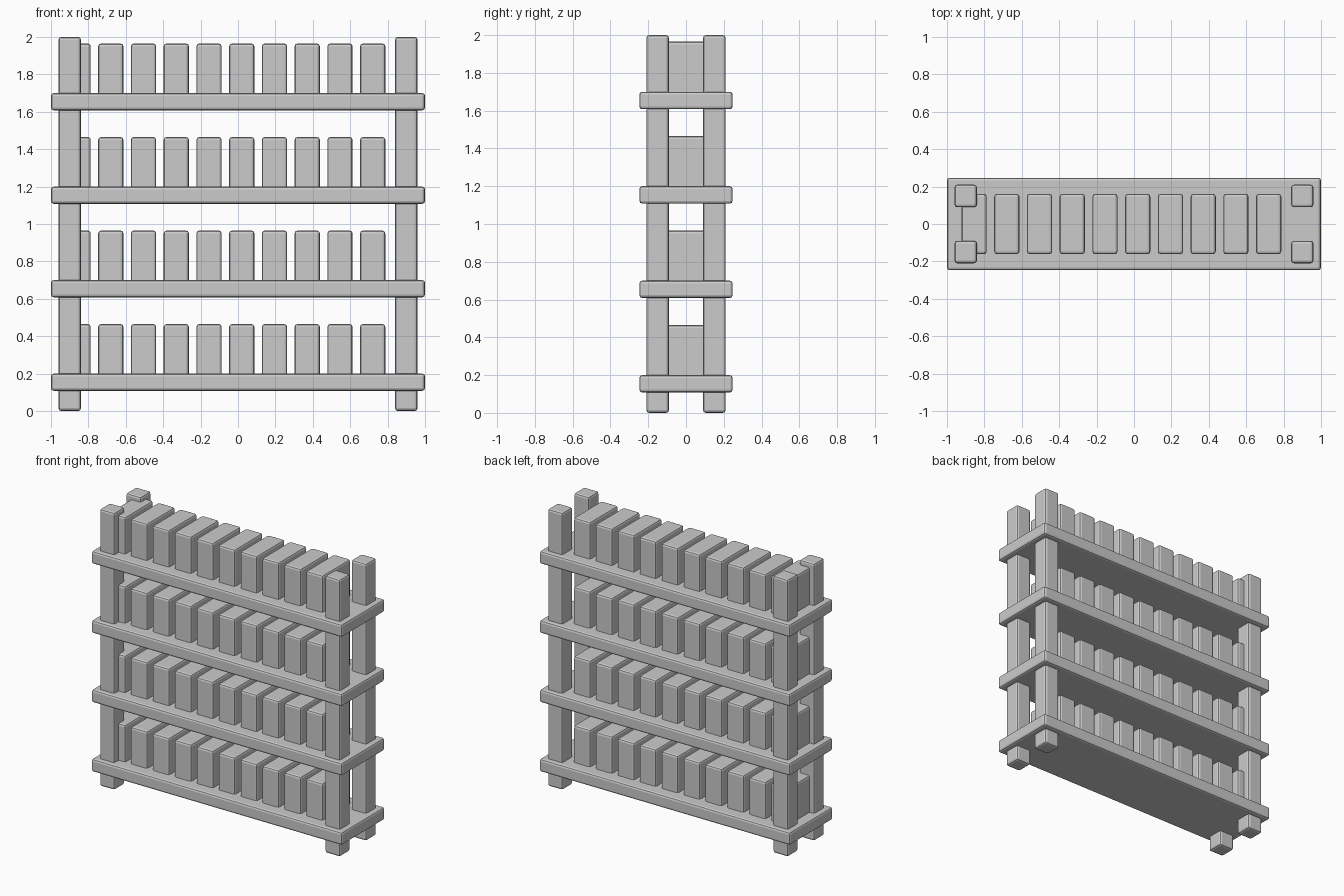
import bpy

if "Cube" in bpy.data.objects:
    bpy.data.objects.remove(bpy.data.objects["Cube"])

# Single grey finish
grey = bpy.data.materials.new("plain_grey")
grey.diffuse_color = (0.6, 0.6, 0.6, 1)
grey.use_nodes = True
grey.node_tree.nodes["Principled BSDF"].inputs["Base Color"].default_value = grey.diffuse_color


def block(name, center, size, bevel=0.015):
    """Box with softened edges."""
    bpy.ops.mesh.primitive_cube_add(size=1, location=center)
    ob = bpy.context.object
    ob.name = name
    ob.scale = size
    bpy.ops.object.transform_apply(location=False, rotation=False, scale=True)
    ob.data.materials.append(grey)
    mod = ob.modifiers.new("soft_edges", 'BEVEL')
    mod.width = bevel
    mod.segments = 2
    return ob


# Four corner posts
for x, side in ((-0.9, "left"), (0.9, "right")):
    for y, face in ((-0.15, "front"), (0.15, "back")):
        block(f"post_{face}_{side}", (x, y, 1.0), (0.12, 0.12, 2.0))

# Four shelves, each with a row of ten books standing on it
for level in range(4):
    top = 0.2 + 0.5 * level
    block(f"shelf_{level + 1}", (0, 0, top - 0.046), (2.0, 0.494, 0.092))
    for i in range(10):
        block(f"book_{level + 1}_{i + 1}", (-0.855 + 0.175 * i, 0, top + 0.12),
              (0.135, 0.322, 0.29))
